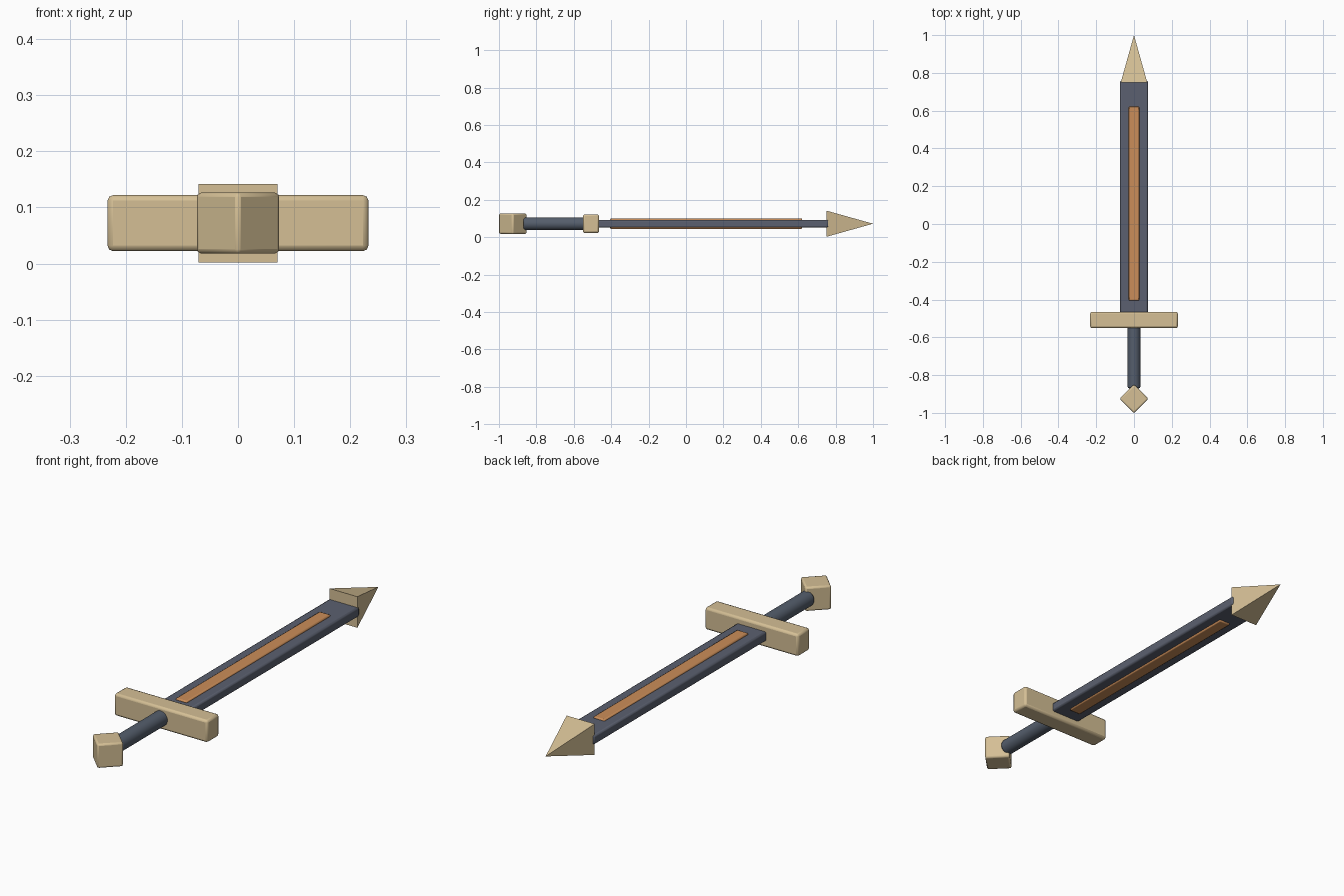
import bpy
import math

default = bpy.data.objects.get("Cube")
if default:
    bpy.data.objects.remove(default, do_unlink=True)

MID = 0.072  # height of the sword's axis


def material(name, rgb):
    mat = bpy.data.materials.new(name)
    mat.use_nodes = True
    color = (*rgb, 1.0)
    mat.diffuse_color = color
    mat.node_tree.nodes["Principled BSDF"].inputs["Base Color"].default_value = color
    return mat


gold = material("pale gold", (0.66, 0.52, 0.30))
slate = material("slate grey", (0.105, 0.118, 0.16))
grip = material("blue grey", (0.09, 0.112, 0.15))
orange = material("copper orange", (0.60, 0.27, 0.10))


def finish(name, mat, bevel, segments=2):
    """Name, colour, bevel and shade the active object."""
    obj = bpy.context.object
    obj.name = name
    obj.data.materials.append(mat)
    bpy.ops.object.transform_apply(location=False, rotation=True, scale=True)
    if bevel:
        mod = obj.modifiers.new("soft edges", "BEVEL")
        mod.width = bevel
        mod.segments = segments
        mod.limit_method = "ANGLE"
        bpy.ops.object.shade_smooth_by_angle(angle=math.radians(35))
    return obj


def box(name, mat, size, y, bevel, turn=0.0):
    bpy.ops.mesh.primitive_cube_add(size=1, location=(0, y, MID), rotation=(0, 0, turn))
    bpy.context.object.scale = size
    return finish(name, mat, bevel)


# Blade with its raised copper strip showing on both faces
box("blade", slate, (0.148, 1.24, 0.042), 0.14, 0.008)
box("blade_strip", orange, (0.056, 1.026, 0.056), 0.108, 0.005)

# Crossguard and diamond-turned pommel
box("crossguard", gold, (0.465, 0.086, 0.10), -0.508, 0.01)
box("pommel", gold, (0.108, 0.108, 0.109), -0.926, 0.008, math.radians(45))

# Round grip
bpy.ops.mesh.primitive_cylinder_add(vertices=32, radius=0.034, depth=0.36,
                                    location=(0, -0.69, MID),
                                    rotation=(math.radians(90), 0, 0))
finish("grip", grip, 0.008)

# Square pyramid point, its flat base overlapping the blade end
bpy.ops.mesh.primitive_cone_add(vertices=4, radius1=0.07 * math.sqrt(2), radius2=0,
                                depth=0.25, location=(0, 0.875, MID),
                                rotation=(0, 0, math.radians(45)))
point = bpy.context.object
bpy.ops.object.transform_apply(location=False, rotation=True, scale=False)
point.rotation_euler = (math.radians(-90), 0, 0)
finish("blade_point", gold, 0)
